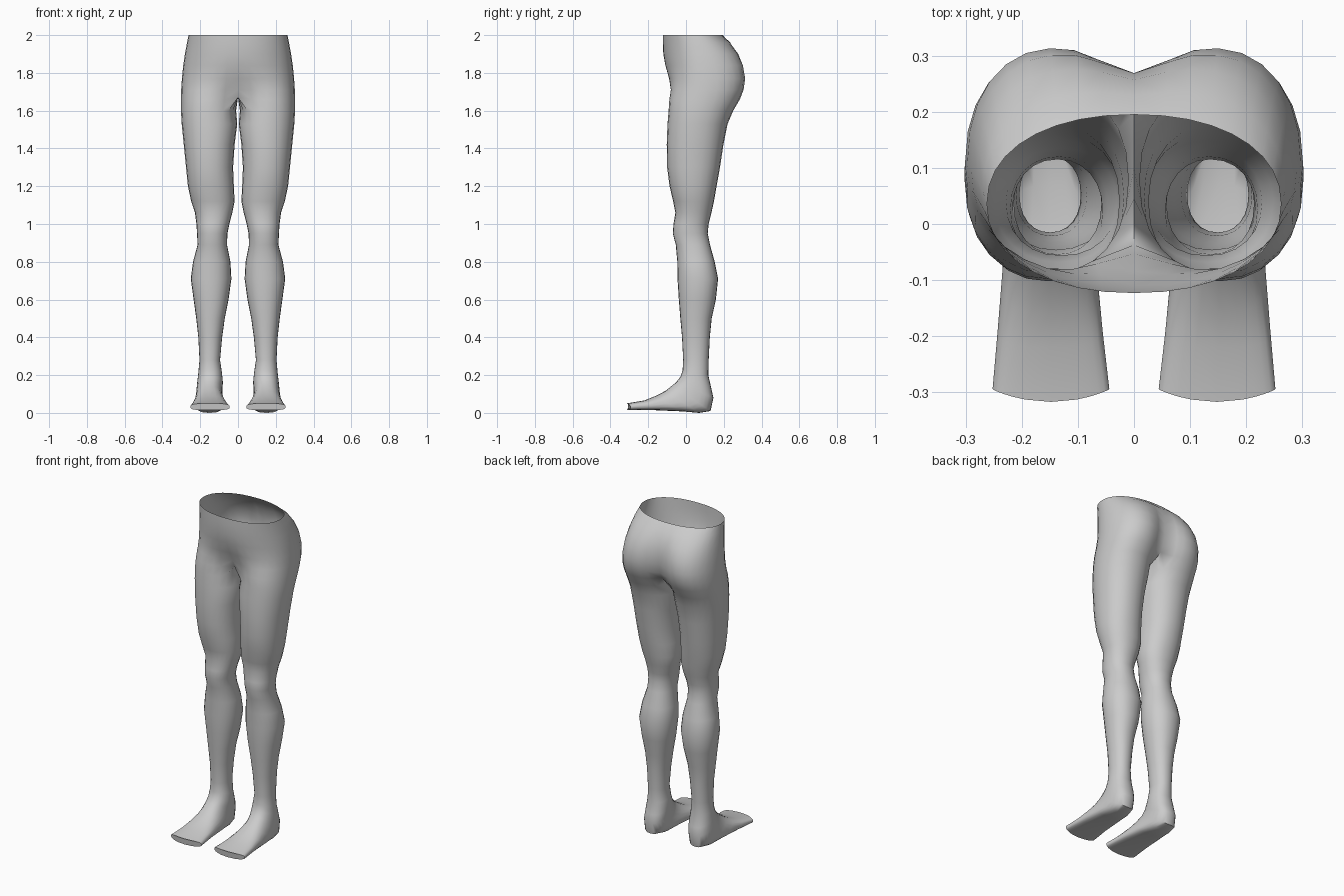
import bpy, bmesh, math

# Pelvis rings: z, front y, back y, outer x, midline fill front, midline fill back
PELVIS = [
    (2.00, -0.123, 0.195, 0.262, 1.0, 1.0),
    (1.96, -0.123, 0.242, 0.270, 1.0, 0.75),
    (1.90, -0.120, 0.285, 0.281, 1.0, 0.5),
    (1.84, -0.112, 0.309, 0.290, 0.95, 0.3),
    (1.77, -0.098, 0.317, 0.297, 0.75, 0.15),
    (1.71, -0.088, 0.306, 0.301, 0.35, 0.05),
]
# Leg rings: z, front y, back y, inner x, outer x
LEG = [
    (1.66, -0.088, 0.285, 0.000, 0.302),
    (1.60, -0.092, 0.250, 0.010, 0.302),
    (1.53, -0.098, 0.220, 0.004, 0.298),
    (1.42, -0.102, 0.198, 0.018, 0.287),
    (1.30, -0.100, 0.180, 0.026, 0.275),
    (1.20, -0.087, 0.162, 0.022, 0.265),
    (1.12, -0.068, 0.148, 0.018, 0.248),
    (1.06, -0.056, 0.135, 0.030, 0.228),
    (1.00, -0.066, 0.120, 0.046, 0.220),
    (0.95, -0.070, 0.115, 0.056, 0.217),
    (0.89, -0.054, 0.127, 0.058, 0.214),
    (0.80, -0.046, 0.152, 0.040, 0.238),
    (0.71, -0.045, 0.170, 0.035, 0.250),
    (0.60, -0.038, 0.158, 0.050, 0.235),
    (0.50, -0.030, 0.136, 0.070, 0.221),
    (0.40, -0.021, 0.126, 0.084, 0.210),
    (0.28, -0.015, 0.120, 0.095, 0.204),
]
# Foot rings fan around the ankle: front y, front z, back y, back z, inner x, outer x
FOOT = [
    (-0.018, 0.225, 0.118, 0.20, 0.085, 0.210),
    (-0.030, 0.190, 0.134, 0.13, 0.080, 0.216),
    (-0.050, 0.165, 0.145, 0.08, 0.083, 0.220),
    (-0.075, 0.143, 0.130, 0.01, 0.082, 0.224),
    (-0.110, 0.116, 0.070, 0.00, 0.074, 0.228),
    (-0.160, 0.090, -0.020, 0.008, 0.066, 0.235),
    (-0.220, 0.066, -0.160, 0.014, 0.056, 0.243),
    (-0.296, 0.050, -0.292, 0.014, 0.044, 0.252),
]
STEP, SIDE = 15, 135          # ring resolution; angles beyond SIDE are the inner thigh
OUTER = range(-SIDE, SIDE + 1, STEP)
FULL = range(-SIDE, 360 - SIDE, STEP)


def power(v, p):
    return math.copysign(abs(v) ** p, v)


def ring_point(deg, yf, zf, yb, zb, xi, xo, p=0.92):
    c, s = math.cos(math.radians(deg)), math.sin(math.radians(deg))
    u = (1 + power(s, p)) / 2
    x = (xi + xo) / 2 + (xo - xi) / 2 * power(c, p)
    return [x, yf + (yb - yf) * u, zf + (zb - zf) * u]


def pelvis_point(deg, z, yf, yb, xo, kf, kb):
    # blend of a thigh-like section (cleft at midline) and a full half oval
    a = ring_point(deg, yf, z, yb, z, 0, xo)
    if abs(deg) == SIDE:
        a[0] = 0
    b = ring_point(deg * 90 / SIDE, yf, z, yb, z, -xo, xo)
    k = kb if deg > 0 else kf
    if deg == 0:
        k = (kf + kb) / 2
    co = [m + (n - m) * k for m, n in zip(a, b)]
    if abs(deg) == SIDE:
        co[0] = 0
    return co


def crotch_point(deg, z, yf, yb, xi, xo):
    co = ring_point(deg, yf, z, yb, z, xi, xo)
    if SIDE <= deg % 360 <= 360 - SIDE:
        co[0], co[2] = 0, z + 0.01
    return co


bm = bmesh.new()
rings = [[bm.verts.new(pelvis_point(d, *r)) for d in OUTER] for r in PELVIS]
rings.append([bm.verts.new(crotch_point(d, *LEG[0])) for d in FULL])
for z, yf, yb, xi, xo in LEG[1:]:
    rings.append([bm.verts.new(ring_point(d, yf, z, yb, z, xi, xo)) for d in FULL])
for i, r in enumerate(FOOT):
    ring = []
    for d in FULL:
        co = ring_point(d, *r, p=0.92 - 0.045 * i)
        if i == len(FOOT) - 1:      # rounded toe line
            co[1] -= 0.021 * (1 - ((co[0] - 0.148) / 0.104) ** 2)
        ring.append(bm.verts.new(co))
    rings.append(ring)

# Skin the rings: open strips on the pelvis, closed tubes on the leg
for a, b in zip(rings, rings[1:]):
    n = len(a)
    closed = n == len(FULL)
    for i in range(n if closed else n - 1):
        j = (i + 1) % n
        bm.faces.new((a[i], b[i], b[j], a[j]))
bm.faces.new(rings[-1])             # toe end
bmesh.ops.recalc_face_normals(bm, faces=bm.faces)

mesh = bpy.data.meshes.new("legs_and_hips")
bm.to_mesh(mesh)
bm.free()
legs = bpy.data.objects.new("legs_and_hips", mesh)
bpy.context.collection.objects.link(legs)
mirror = legs.modifiers.new("mirror", 'MIRROR')
mirror.merge_threshold = 0.0005

bpy.context.view_layer.objects.active = legs
legs.select_set(True)
bpy.ops.object.modifier_apply(modifier="mirror")
bpy.ops.object.shade_smooth_by_angle(angle=math.radians(50))
